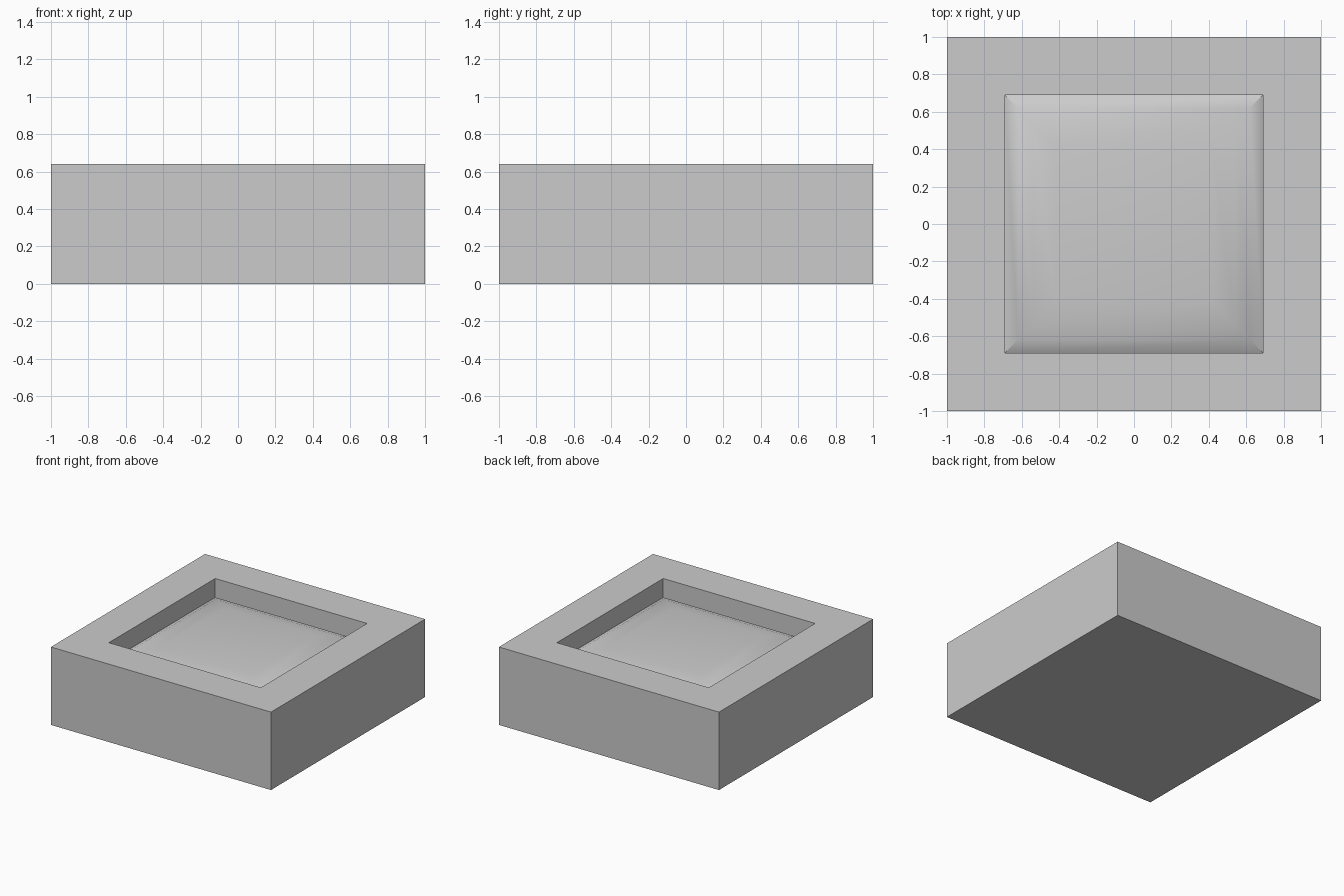
import bpy
import bmesh

if "Cube" in bpy.data.objects:
    bpy.data.objects.remove(bpy.data.objects["Cube"])


def square_loft(name, rings, cap_start=True, cap_end=True):
    """Loft centred squares given as (half_width, z)."""
    bm = bmesh.new()
    loops = []
    for h, z in rings:
        loops.append([bm.verts.new((sx * h, sy * h, z))
                      for sx, sy in ((-1, -1), (1, -1), (1, 1), (-1, 1))])
    for a, b in zip(loops, loops[1:]):
        for i in range(4):
            j = (i + 1) % 4
            bm.faces.new((a[i], a[j], b[j], b[i]))
    if cap_start:
        bm.faces.new(loops[0][::-1])
    if cap_end:
        bm.faces.new(loops[-1])
    bmesh.ops.recalc_face_normals(bm, faces=bm.faces)
    mesh = bpy.data.meshes.new(name)
    bm.to_mesh(mesh)
    bm.free()
    obj = bpy.data.objects.new(name, mesh)
    bpy.context.collection.objects.link(obj)
    return obj


# Square housing with a sunken well in the top
square_loft("housing", [(1.0, 0.0), (1.0, 0.64), (0.69, 0.64), (0.69, 0.47)])

# Softly domed pad filling the well
pad = square_loft("domed_pad", [(0.69, 0.47), (0.69, 0.485), (0.62, 0.525),
                                (0.54, 0.555), (0.42, 0.575)])
bpy.context.view_layer.objects.active = pad
pad.select_set(True)
bpy.ops.object.shade_smooth_by_angle(angle=0.52)
